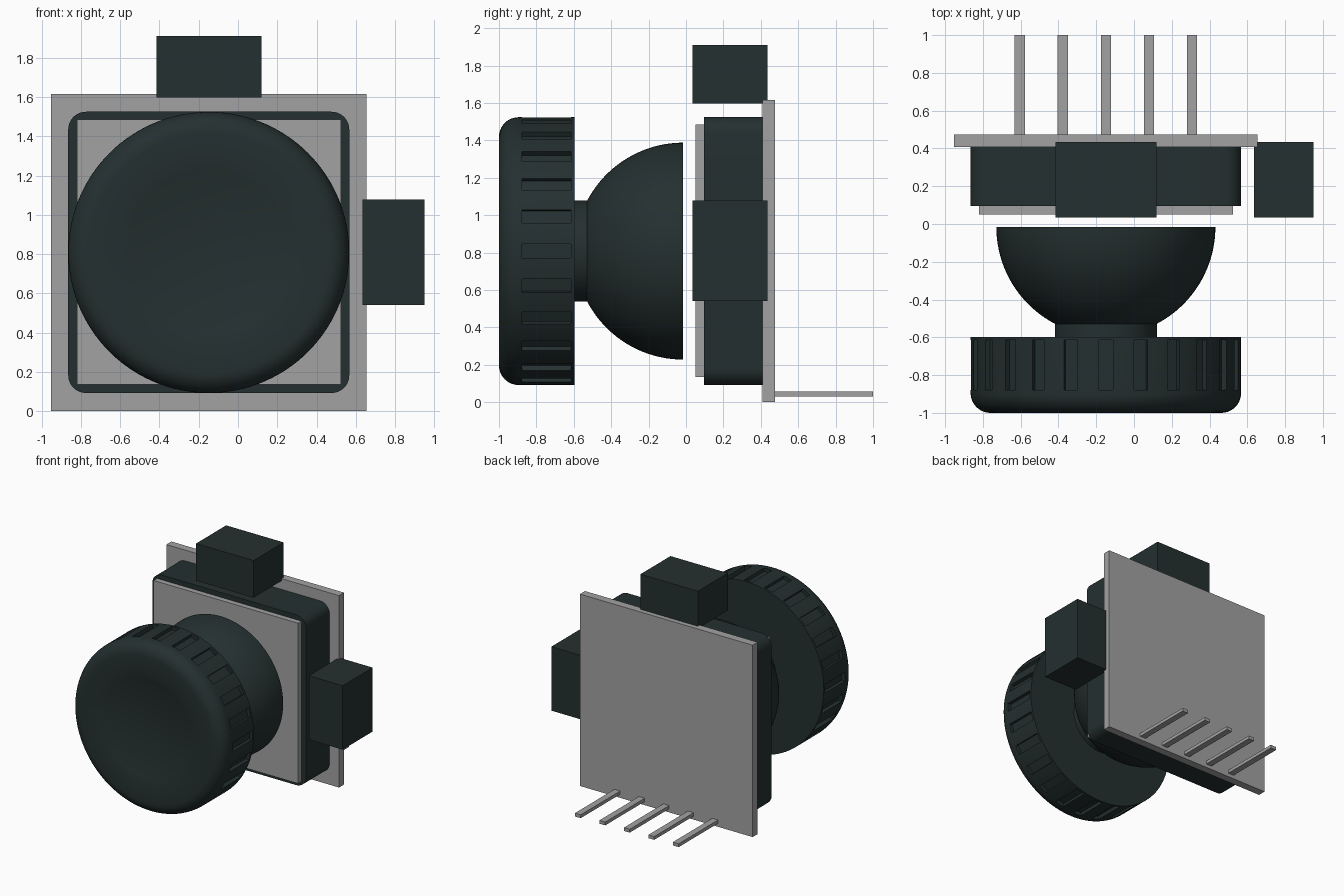
import bpy, bmesh, math
from mathutils import Matrix, Vector

if "Cube" in bpy.data.objects:
    bpy.data.objects.remove(bpy.data.objects["Cube"])

CX, CZ = -0.149, 0.808          # stick axis, running along y


def material(name, rgb):
    m = bpy.data.materials.new(name)
    m.diffuse_color = (*rgb, 1)
    m.use_nodes = True
    m.node_tree.nodes["Principled BSDF"].inputs["Base Color"].default_value = m.diffuse_color
    return m


dark = material("dark plastic", (0.018, 0.029, 0.029))
grey = material("grey metal", (0.36, 0.36, 0.365))


def make(name, bm, mat, smooth=False):
    bmesh.ops.recalc_face_normals(bm, faces=bm.faces)
    me = bpy.data.meshes.new(name)
    bm.to_mesh(me)
    bm.free()
    ob = bpy.data.objects.new(name, me)
    bpy.context.collection.objects.link(ob)
    me.materials.append(mat)
    if smooth:
        smooth_by_angle(ob)
    return ob


def smooth_by_angle(ob):
    bpy.ops.object.select_all(action='DESELECT')
    ob.select_set(True)
    bpy.context.view_layer.objects.active = ob
    bpy.ops.object.shade_smooth_by_angle(angle=math.radians(30))


def add_box(bm, lo, hi, turn=Matrix()):
    lo, hi = Vector(lo), Vector(hi)
    size = Matrix.Diagonal((*(hi - lo), 1))
    bmesh.ops.create_cube(bm, size=1, matrix=turn @ Matrix.Translation((lo + hi) / 2) @ size)


def box(name, lo, hi, mat, corner=0):
    bm = bmesh.new()
    add_box(bm, lo, hi)
    if corner:                  # round only the edges running along y
        edges = [e for e in bm.edges
                 if abs(e.verts[0].co.y - e.verts[1].co.y) > 0.01]
        bmesh.ops.bevel(bm, geom=edges, offset=corner, segments=8,
                        profile=0.5, affect='EDGES')
    return make(name, bm, mat, corner > 0)


def lathe(name, profile, mat, n=96):
    """Spin (radius, y) points around the stick axis; radius 0 closes an end."""
    bm = bmesh.new()
    rings = []
    for r, y in profile:
        count = n if r > 0 else 1
        rings.append([bm.verts.new((CX + r * math.cos(math.tau * i / n), y,
                                    CZ + r * math.sin(math.tau * i / n)))
                      for i in range(count)])
    for a, b in zip(rings, rings[1:]):
        for i in range(n):
            j = (i + 1) % n
            quad = [a[i % len(a)], a[j % len(a)], b[j % len(b)], b[i % len(b)]]
            bm.faces.new(list(dict.fromkeys(quad)))
    return make(name, bm, mat, True)


# Circuit board, housing and its front panel
box("circuit_board", (-0.953, 0.408, 0), (0.655, 0.475, 1.615), grey)
box("housing", (-0.865, 0.095, 0.092), (0.567, 0.408, 1.525), dark, 0.09)
box("front_panel", (-0.82, 0.05, 0.135), (0.525, 0.1, 1.485), grey)

# Potentiometer blocks
box("top_block", (-0.415, 0.035, 1.597), (0.12, 0.435, 1.91), dark)
box("side_block", (0.635, 0.035, 0.54), (0.95, 0.435, 1.078), dark)

# Connector pins
for i in range(5):
    x = -0.605 + 0.228 * i
    box(f"pin_{i + 1}", (x - 0.027, 0.47, 0.03), (x + 0.027, 1.0, 0.058), grey)

# Dome and neck of the stick
R, Y0 = 0.58, -0.015
start = math.asin(0.267 / R)
dome = [(0, Y0 - R * math.cos(start))]
for i in range(21):
    t = start + (math.pi / 2 - start) * i / 20
    dome.append((R * math.sin(t), Y0 - R * math.cos(t)))
lathe("dome", dome + [(0, Y0)], dark)
lathe("neck", [(0, -0.61), (0.27, -0.61), (0.27, -0.525), (0, -0.525)], dark)

# Thumb cap with dished front and rounded rim
rim, fillet, dish, depth = 0.716, 0.105, 0.47, 0.05
cap_profile = [(dish * i / 10, -1 + depth * (1 - (i / 10) ** 2)) for i in range(11)]
for i in range(11):
    t = math.pi / 2 * i / 10
    cap_profile.append((rim - fillet + fillet * math.sin(t),
                        -1 + fillet - fillet * math.cos(t)))
cap_profile += [(rim, -0.597), (0, -0.597)]
cap = lathe("thumb_cap", cap_profile, dark, 120)

# Grip grooves cut around the cap
bm = bmesh.new()
for i in range(24):
    turn = Matrix.Translation((CX, 0, CZ)) @ Matrix.Rotation(math.tau * i / 24, 4, 'Y')
    add_box(bm, (rim - 0.03, -0.878, -0.037), (rim + 0.1, -0.615, 0.037), turn)
cutter = make("groove_cutter", bm, dark)
cutter.hide_render = True
mod = cap.modifiers.new("grooves", 'BOOLEAN')
mod.operation = 'DIFFERENCE'
mod.solver = 'EXACT'
mod.object = cutter
bpy.ops.object.select_all(action='DESELECT')
cap.select_set(True)
bpy.context.view_layer.objects.active = cap
bpy.ops.object.modifier_apply(modifier=mod.name)
bpy.data.objects.remove(cutter)
smooth_by_angle(cap)
